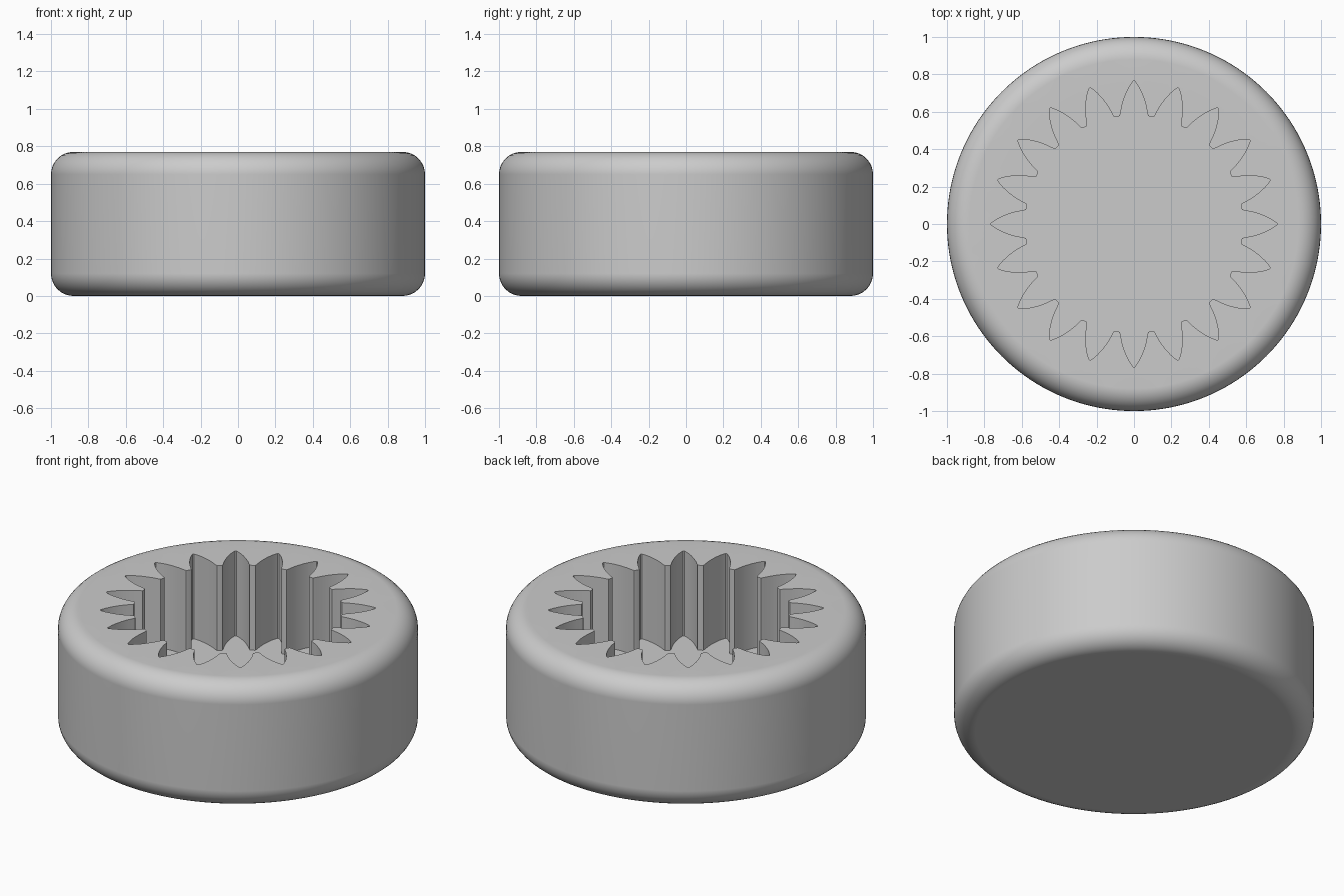
import bpy, bmesh, math
from mathutils import Vector

if "Cube" in bpy.data.objects:
    bpy.data.objects.remove(bpy.data.objects["Cube"])

HEIGHT, FILLET, FLOOR_Z = 0.77, 0.12, 0.25
SEGMENTS, TEETH, FILLET_STEPS = 160, 20, 8

# Half outline of one pocket notch: (sideways, outward), tooth crest to notch tip
HALF_NOTCH = [(0.079, 0.576), (0.075, 0.579), (0.071, 0.597), (0.065, 0.63),
              (0.055, 0.665), (0.042, 0.70), (0.027, 0.73), (0.010, 0.757),
              (0.004, 0.764)]

bm = bmesh.new()


def bridge(lower, upper):
    """Join two closed rings of equal length with quads."""
    n = len(lower)
    for i in range(n):
        j = (i + 1) % n
        bm.faces.new((lower[i], lower[j], upper[j], upper[i]))


def loop_edges(ring):
    """Return the edges of a closed ring, making any that are missing."""
    edges = []
    for i, v in enumerate(ring):
        w = ring[(i + 1) % len(ring)]
        edges.append(bm.edges.get((v, w)) or bm.edges.new((v, w)))
    return edges


# Outer wall with rounded bottom and top edges
profile = []
for start, centre_z in ((-90, FILLET), (0, HEIGHT - FILLET)):
    for k in range(FILLET_STEPS + 1):
        a = math.radians(start + 90 * k / FILLET_STEPS)
        profile.append((1 - FILLET + FILLET * math.cos(a),
                        centre_z + FILLET * math.sin(a)))
rings = []
for r, z in profile:
    rings.append([bm.verts.new((r * math.cos(t), r * math.sin(t), z))
                  for t in (2 * math.pi * i / SEGMENTS for i in range(SEGMENTS))])
for lower, upper in zip(rings, rings[1:]):
    bridge(lower, upper)

# Flat base
bm.faces.new(rings[0][::-1])

# Splined pocket: notch outline repeated around the axis
notch = [(r, -s) for s, r in HALF_NOTCH] + [(r, s) for s, r in reversed(HALF_NOTCH)]
outline = []
for i in range(TEETH):
    t = 2 * math.pi * i / TEETH
    c, s = math.cos(t), math.sin(t)
    outline += [(x * c - y * s, x * s + y * c) for x, y in notch]
pocket_top = [bm.verts.new((x, y, HEIGHT)) for x, y in outline]
pocket_floor = [bm.verts.new((x, y, FLOOR_Z)) for x, y in outline]
bridge(pocket_top, pocket_floor)
bm.faces.new(pocket_floor)

# Top face between the rounded rim and the pocket
bmesh.ops.triangle_fill(bm, use_beauty=True, normal=Vector((0, 0, 1)),
                        edges=loop_edges(rings[-1]) + loop_edges(pocket_top))
bmesh.ops.recalc_face_normals(bm, faces=bm.faces[:])

mesh = bpy.data.meshes.new("splined_cap")
bm.to_mesh(mesh)
bm.free()
cap = bpy.data.objects.new("splined_cap", mesh)
bpy.context.collection.objects.link(cap)

# Single grey colour
grey = bpy.data.materials.new("grey")
grey.diffuse_color = (0.6, 0.6, 0.6, 1)
grey.use_nodes = True
grey.node_tree.nodes["Principled BSDF"].inputs["Base Color"].default_value = grey.diffuse_color
mesh.materials.append(grey)

# Smooth curves, crisp pocket edges, level flats
bpy.context.view_layer.objects.active = cap
cap.select_set(True)
bpy.ops.object.shade_smooth_by_angle(angle=math.radians(30))
weighted = cap.modifiers.new("level_flats", 'WEIGHTED_NORMAL')
weighted.keep_sharp = True
